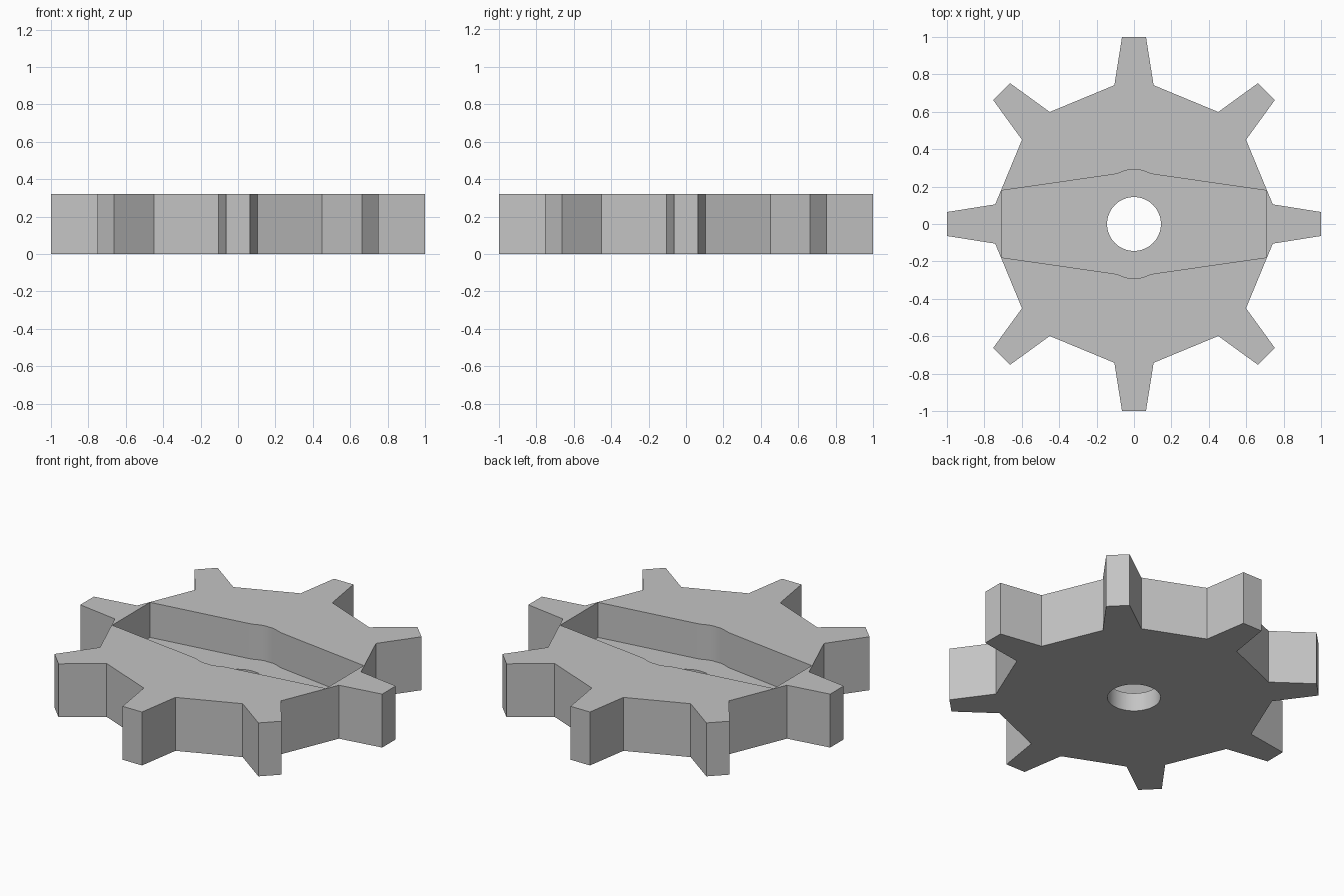
import bpy
import bmesh
from math import cos, sin, pi, radians

cube = bpy.data.objects.get("Cube")
if cube:
    bpy.data.objects.remove(cube, do_unlink=True)

HEIGHT, FLOOR, TEETH = 0.32, 0.11, 8

grey = bpy.data.materials.new("plain grey")
grey.use_nodes = True
colour = (0.55, 0.55, 0.55, 1)
grey.diffuse_color = colour
grey.node_tree.nodes["Principled BSDF"].inputs["Base Color"].default_value = colour


def prism(name, outline, bottom, top):
    """Extrude a closed outline straight up."""
    bm = bmesh.new()
    face = bm.faces.new([bm.verts.new((x, y, bottom)) for x, y in outline])
    lid = bmesh.ops.extrude_face_region(bm, geom=[face])
    verts = [v for v in lid["geom"] if isinstance(v, bmesh.types.BMVert)]
    bmesh.ops.translate(bm, verts=verts, vec=(0, 0, top - bottom))
    bmesh.ops.recalc_face_normals(bm, faces=bm.faces)
    mesh = bpy.data.meshes.new(name)
    bm.to_mesh(mesh)
    bm.free()
    mesh.materials.append(grey)
    obj = bpy.data.objects.new(name, mesh)
    bpy.context.collection.objects.link(obj)
    return obj


# Gear wheel: one tapered tooth repeated around the hub
tooth = [(0.742, -0.105), (1.0, -0.064), (1.0, 0.064), (0.742, 0.105)]
outline = []
for i in range(TEETH):
    a = 2 * pi * i / TEETH
    outline += [(x * cos(a) - y * sin(a), x * sin(a) + y * cos(a)) for x, y in tooth]
gear = prism("gear_wheel", outline, 0, HEIGHT)

# Tapered pocket with rounded bulges, mirrored in both directions
quarter = [(0.708, 0.179), (0.115, 0.264), (0.09, 0.269), (0.06, 0.281), (0.03, 0.289)]
half = quarter + [(-x, y) for x, y in reversed(quarter)]
pocket = prism("pocket_cutter", half + [(-x, -y) for x, y in half], FLOOR, HEIGHT + 0.1)

# Round axle hole
circle = [(0.144 * cos(2 * pi * i / 48), 0.144 * sin(2 * pi * i / 48)) for i in range(48)]
hole = prism("axle_hole_cutter", circle, -0.1, HEIGHT + 0.2)

bpy.context.view_layer.objects.active = gear
for cutter in (pocket, hole):
    cut = gear.modifiers.new(cutter.name, 'BOOLEAN')
    cut.operation, cut.solver, cut.object = 'DIFFERENCE', 'EXACT', cutter
    bpy.ops.object.modifier_apply(modifier=cut.name)
    bpy.data.objects.remove(cutter, do_unlink=True)

# Smooth the hole and bulges, keep the tooth edges sharp
bpy.ops.object.select_all(action='DESELECT')
gear.select_set(True)
bpy.ops.object.shade_smooth_by_angle(angle=radians(30))
